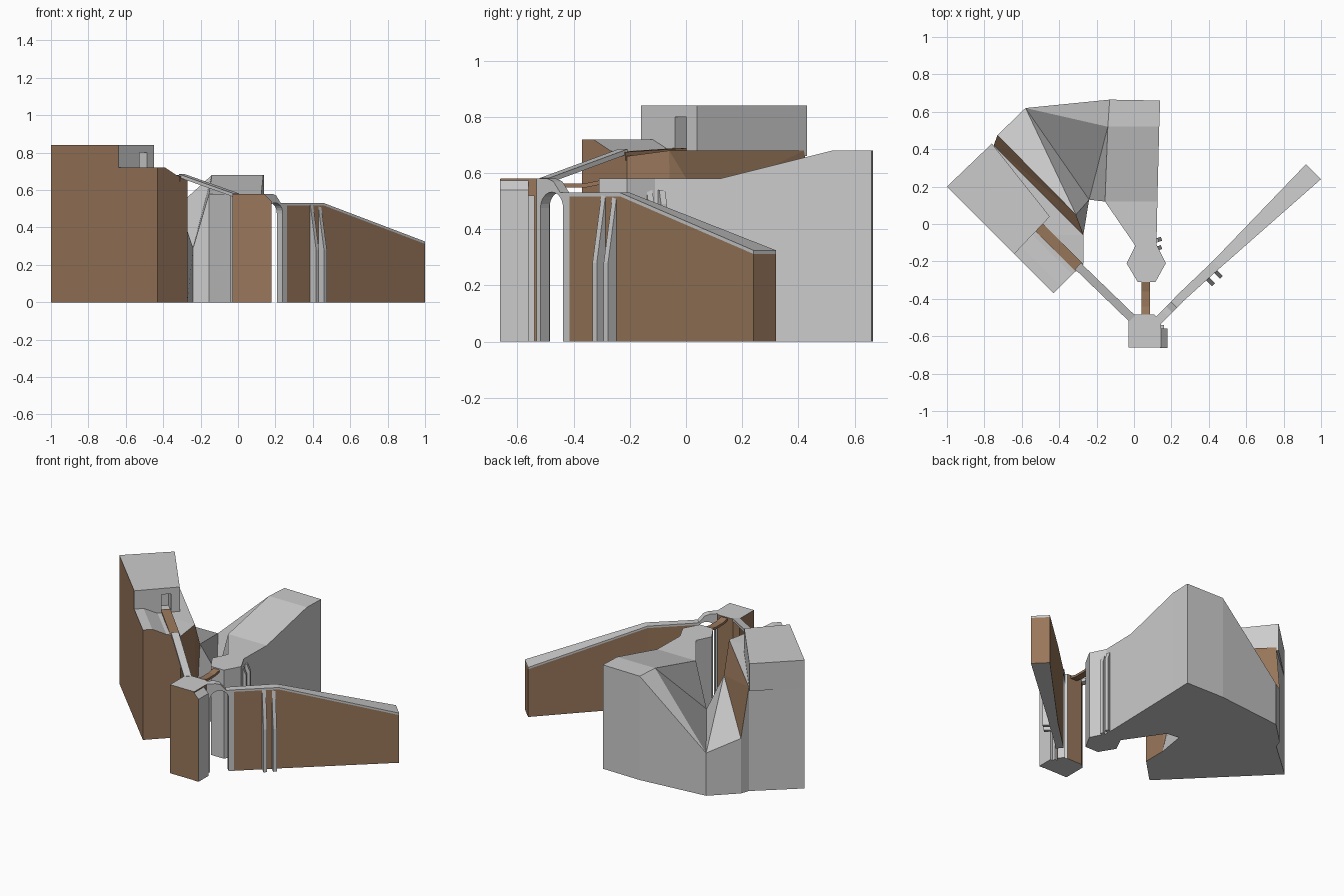
import bpy, bmesh, math
from mathutils import Vector

cube = bpy.data.objects.get("Cube")
if cube:
    bpy.data.objects.remove(cube, do_unlink=True)


def material(name, color):
    m = bpy.data.materials.new(name)
    m.use_nodes = True
    m.diffuse_color = color
    m.node_tree.nodes["Principled BSDF"].inputs["Base Color"].default_value = color
    return m


STONE = material("pale stone", (0.6, 0.6, 0.6, 1))
EARTH = material("brown earth", (0.32, 0.185, 0.105, 1))


def finish(name, bm):
    bmesh.ops.recalc_face_normals(bm, faces=bm.faces)
    mesh = bpy.data.meshes.new(name)
    bm.to_mesh(mesh)
    bm.free()
    mesh.materials.append(STONE)
    mesh.materials.append(EARTH)
    ob = bpy.data.objects.new(name, mesh)
    bpy.context.scene.collection.objects.link(ob)
    return ob


def terrain(name, pts, ring, tops, brown_tops=(), brown_sides="", drop=None):
    """Lettered points: facets on top, walls below the ring, brown by letter."""
    bm = bmesh.new()
    top = {k: bm.verts.new(p) for k, p in pts.items()}
    low = {k: bm.verts.new((pts[k][0], pts[k][1], pts[k][2] - drop if drop else 0))
           for k in ring}
    for facet in list(tops) + list(brown_tops):
        face = bm.faces.new([top[k] for k in facet])
        face.material_index = int(facet in brown_tops)
    for a, b in zip(ring, ring[1:] + ring[0]):
        face = bm.faces.new((top[a], top[b], low[b], low[a]))
        face.material_index = int(a in brown_sides)
    bm.faces.new([low[k] for k in ring])
    return finish(name, bm)


def prism(name, outline, z, **kw):
    letters = "abcdefghijkl"[:len(outline)]
    return terrain(name, {k: (x, y, z) for k, (x, y) in zip(letters, outline)},
                   letters, [letters], **kw)


def panel(name, origin, heading, profile, width):
    """Upright profile along a ground heading, extruded sideways."""
    along = Vector((*heading, 0)).normalized()
    side = Vector((-along.y, along.x, 0)) * width
    start = Vector((*origin, 0)) - side / 2
    bm = bmesh.new()
    face = bm.faces.new([bm.verts.new(start + along * u + Vector((0, 0, z)))
                         for u, z in profile])
    new = bmesh.ops.extrude_face_region(bm, geom=[face])["geom"]
    bmesh.ops.translate(bm, vec=side, verts=[v for v in new if isinstance(v, bmesh.types.BMVert)])
    return finish(name, bm)


def strip(name, path, width, thick, brown):
    """Flat walkway following a path of points."""
    path = [Vector(p) for p in path]
    run = path[-1] - path[0]
    length = Vector((run.x, run.y)).length
    us = [Vector((p.x - path[0].x, p.y - path[0].y)).length for p in path]
    profile = [(u, p.z) for u, p in zip(us, path)]
    profile += [(u, z - thick) for u, z in reversed(profile)]
    ob = panel(name, path[0][:2], (run.x / length, run.y / length), profile, width)
    for f in ob.data.polygons:
        f.material_index = int(brown)
    return ob


# Main mountain
terrain("mountain", {
    "a": (.14, .66, .68), "b": (-.13, .665, .68), "c": (-.58, .62, .28),
    "d": (-.24, .13, .29), "e": (-.155, .12, .58), "f": (.01, -.12, .58),
    "g": (.12, -.12, .58), "h": (.125, .12, .58), "i": (-.14, .52, .68),
    "j": (.135, .52, .68)},
    "abcdefghj", ["cdi", "dei", "cib", "ijab", "ehji", "efgh"])

# Rock shelf with the valley behind it
terrain("rock_shelf", {
    "a": (-1, .2, .68), "k": (-.64, -.16, .72), "b": (-.43, -.37, .72),
    "c": (-.39, -.33, .72), "d": (-.33, -.27, .68), "e": (-.27, -.21, .66),
    "f": (-.27, -.06, .68), "g": (-.27, -.055, .01), "q": (-.24, .13, .29),
    "s": (-.58, .62, .28), "v": (-.73, .475, .36), "t": (-.75, .42, .68),
    "l": (-.6, -.12, .72), "m": (-.54, -.06, .68), "p": (-.31, .05, .5)},
    "akbcdefgqsvt",
    ["kbcl", "lcdm", "aklm", "amt", "mdef", "mft", "gqp", "pqs", "psv"],
    ["fgp", "ftp", "tvp"], "akbcdef")

# High block with a doorway niche
high = prism("high_block", [(-1, .2), (-.64, -.16), (-.45, .04), (-.76, .43)],
             .84, brown_sides="a", drop=.18)
cutter = panel("doorway_cutter", (-.57, .045), (1, -1),
               [(0, .684), (.2, .684), (.2, .8), (0, .8)], .057)
cutter.hide_render = True
cutter.hide_viewport = True
cut = high.modifiers.new("doorway", "BOOLEAN")
cut.object = cutter
cut.operation = "DIFFERENCE"
cut.solver = "EXACT"

# Walkways
strip("shelf_path", [(-.525, 0, .69), (-.29, -.235, .675)], .057, .03, True)
strip("long_bridge", [(-.3, -.225, .685), (-.01, -.505, .582)], .045, .018, False)
strip("short_bridge", [(.062, -.495, .575), (.062, -.44, .563), (.062, -.36, .563),
                       (.062, -.3, .575)], .045, .015, True)

# Gate tower with its buttresses
prism("gate_tower", [(-.03, -.66), (.145, -.66), (.145, -.52), (.11, -.485),
                     (0, -.485), (-.03, -.51)], .58, brown_sides="abdef")
terrain("tower_buttress", {
    "a": (.14, -.662, .578), "b": (.178, -.662, .54),
    "c": (.178, -.56, .54), "d": (.14, -.56, .578)}, "abcd", ["abcd"], (), "a")
prism("tower_pilaster", [(.14, -.565), (.16, -.565), (.16, -.54), (.14, -.54)], .52)

# Lookout at the tip of the mountain
prism("lookout", [(-.04, -.21), (.02, -.31), (.115, -.31), (.17, -.21),
                  (.12, -.11), (.01, -.11)], .58)

# Arched gate
arc = [(.082 - .057 * math.cos(math.pi * i / 12), .475 + .057 * math.sin(math.pi * i / 12))
       for i in range(13)]
panel("gate_arch", (.125, -.52), (1, 1),
      [(0, 0), (0, .58), (.06, .58), (.09, .57), (.125, .53), (.17, .53), (.17, 0),
       (.139, 0)] + arc[::-1] + [(.025, 0)], .045)

# Curtain wall and its stone cap
plan = [(.25, -.425, .53), (.46, -.235, .53), (1, .24, .325),
        (.92, .32, .325), (.42, -.2, .53), (.215, -.395, .53)]
for name, lower, drop, brown in (("curtain_wall", .013, None, "abcdef"), ("wall_cap", 0, .013, "")):
    terrain(name, {k: (x, y, z - lower) for k, (x, y, z) in zip("abcdef", plan)},
            "abcdef", ["abef", "bcde"], (), brown, drop)

# Leaning fins on the wall
fin = [(0, 0), (.06, 0), (.06, .28), (.014, .53), (0, .53)]
for i, spot in enumerate([(.383, -.283), (.425, -.243)]):
    panel(f"wall_fin_{i + 1}", spot, (1, -1), fin, .022)

# Fins on the mountain tip
post = [(0, 0), (.05, 0), (.05, .49), (.03, .54), (0, .54)]
for i, y in enumerate((-.14, -.095)):
    panel(f"rock_fin_{i + 1}", (.1, y), (1, .35), post, .022)
